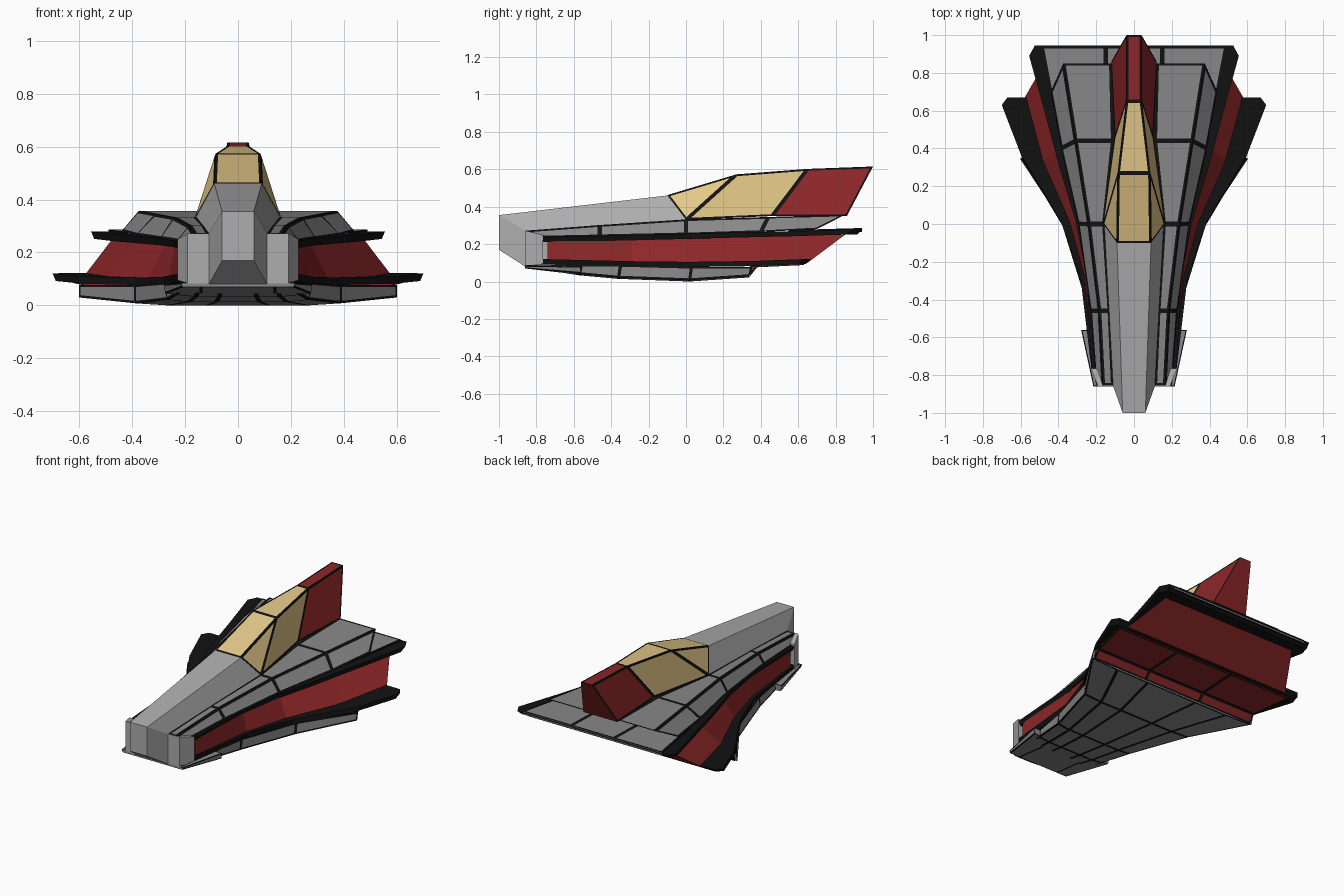
import bpy, bmesh


def material(name, rgb):
    m = bpy.data.materials.new(name)
    m.diffuse_color = (*rgb, 1)
    return m


BLACK = material("black_trim", (0.006, 0.006, 0.006))
GREY = material("grey_plate", (0.25, 0.25, 0.25))
LIGHT = material("light_grey", (0.42, 0.42, 0.42))
RED = material("red_panel", (0.27, 0.02, 0.022))
GOLD = material("gold_glass", (0.78, 0.58, 0.25))


def loft(name, sections, mat, rim=0.0):
    """Skin right-hand half sections, mirrored over x=0; repeated points collapse.
    Side faces get a black inset rim when rim > 0."""
    bm = bmesh.new()
    verts = {}

    def vert(p):
        key = tuple(round(c, 4) for c in p)
        if key not in verts:
            verts[key] = bm.verts.new(key)
        return verts[key]

    def face(points):
        vs = list(dict.fromkeys(vert(p) for p in points))
        return bm.faces.new(vs) if len(vs) > 2 else None

    rings = [s + [(-x, y, z) for x, y, z in reversed(s)] for s in sections]
    panels = []
    for a, b in zip(rings, rings[1:]):
        for i in range(len(a)):
            j = (i + 1) % len(a)
            panels.append(face([a[i], a[j], b[j], b[i]]))
    face(rings[0])
    face(rings[-1])
    bmesh.ops.recalc_face_normals(bm, faces=bm.faces[:])
    if rim:
        border = bmesh.ops.inset_individual(
            bm, faces=[f for f in panels if f], thickness=rim, use_even_offset=True)
        for f in border["faces"]:
            f.material_index = 1
    me = bpy.data.meshes.new(name)
    bm.to_mesh(me)
    bm.free()
    me.materials.append(mat)
    me.materials.append(BLACK)
    ob = bpy.data.objects.new(name, me)
    bpy.context.collection.objects.link(ob)
    return ob


# Nose and spine running up to the canopy
tip, chin = (0.06, -1, 0.355), (0.06, -1, 0.17)
loft("nose_spine", [
    [tip, tip, chin],
    [tip, (0.11, -0.86, 0.272), (0.11, -0.86, 0.08)],
    [(0.09, -0.1, 0.46), (0.157, 0, 0.335), (0.157, 0, 0.1)]], LIGHT)

# Blunt cheeks either side of the nose
loft("nose_cheeks", [
    [(0.19, -0.86, 0.272), (0.19, -0.86, 0.083)],
    [(0.228, -0.765, 0.25), (0.228, -0.765, 0.095)]], LIGHT)

# Canopy and the tail fin behind it
base = (0.163, 0, 0.33)
roof_end, base_end = (0.04, 0.65, 0.602), (0.10, 0.46, 0.35)
loft("canopy", [
    [(0.09, -0.1, 0.462), base],
    [(0.085, 0.27, 0.573), base],
    [roof_end, base_end]], GOLD, 0.01)
loft("tail_fin", [
    [roof_end, base_end],
    [(0.04, 1.0, 0.615), (0.12, 0.86, 0.35)]], RED, 0.01)

# Upper deck: flat inner plates and sloping outer plates
# (y, inner x, top x, top z, foot y, foot x, foot z)
deck = [(-0.855, 0.11, 0.165, 0.272, -0.80, 0.205, 0.235),
        (-0.46, 0.128, 0.185, 0.302, -0.46, 0.23, 0.242),
        (0.0, 0.157, 0.24, 0.332, 0.0, 0.295, 0.252),
        (0.44, 0.11, 0.31, 0.345, 0.40, 0.385, 0.265),
        (0.85, 0.12, 0.375, 0.357, 0.70, 0.44, 0.28)]
loft("upper_deck", [
    [(xi, y, z), (xt, y, z), (xf, yf, zf)]
    for y, xi, xt, z, yf, xf, zf in deck], GREY, 0.012)


# Thin black wings: (y, outer x, top z)
def wing(name, rows):
    loft(name, [[(x, y, z), (x - 0.012, y - 0.03, z - 0.028)] for y, x, z in rows], BLACK)


wing("upper_wing", [(-0.77, 0.225, 0.238), (-0.29, 0.25, 0.247), (0.0, 0.305, 0.255),
                    (0.3, 0.395, 0.263), (0.6, 0.475, 0.27), (0.89, 0.555, 0.279),
                    (0.945, 0.525, 0.28)])
wing("lower_wing", [(-0.77, 0.225, 0.12), (-0.27, 0.285, 0.108), (0.02, 0.39, 0.105),
                    (0.37, 0.60, 0.11), (0.63, 0.70, 0.12), (0.67, 0.67, 0.122)])

# Grey plates on the rear of the upper wing
loft("rear_plates", [
    [(0.15, y, z), (xo, y, z), (xo, y, z - 0.02)]
    for y, xo, z in [(0.55, 0.415, 0.275), (0.94, 0.49, 0.286)]], GREY, 0.012)

# Red core between the wings, its rear face raked
# (top y, top x, bottom y, bottom x)
core = [(-0.74, 0.215, -0.74, 0.22), (-0.29, 0.235, -0.29, 0.262), (0.02, 0.27, 0.0, 0.34),
        (0.42, 0.375, 0.33, 0.49), (0.85, 0.475, 0.65, 0.59)]
loft("red_core", [
    [(xt, yt, 0.24 + 0.012 * yt), (xb, yb, 0.10)] for yt, xt, yb, xb in core], RED)

# Belly hull: (y, outer x, bottom z)
belly = [(-0.86, 0.20, 0.078), (-0.57, 0.235, 0.033), (-0.36, 0.27, 0.014),
         (0.02, 0.388, 0.0), (0.34, 0.60, 0.022)]
loft("belly_hull", [
    [(x, y + 0.01, 0.088 - 0.01 * (y > 0)), (x, y, z + 0.008),
     (0.68 * x, y, z), (0.3 * x, y, z)] for y, x, z in belly], GREY, 0.009)

# Small winglets below the nose
loft("chin_winglets", [
    [(0.215, -0.86, 0.085), (0.21, -0.86, 0.07), (0.14, -0.86, 0.07)],
    [(0.28, -0.56, 0.08), (0.275, -0.56, 0.045), (0.14, -0.56, 0.035)]], GREY, 0.006)

# Red panels under the rear of the lower wing
loft("red_underside", [
    [(xo, y, zt), (xo, y, zb), (0.2, y, zb)]
    for y, xo, zt, zb in [(0.342, 0.585, 0.085, 0.028), (0.38, 0.585, 0.09, 0.076),
                          (0.63, 0.635, 0.1, 0.088)]], RED, 0.01)
